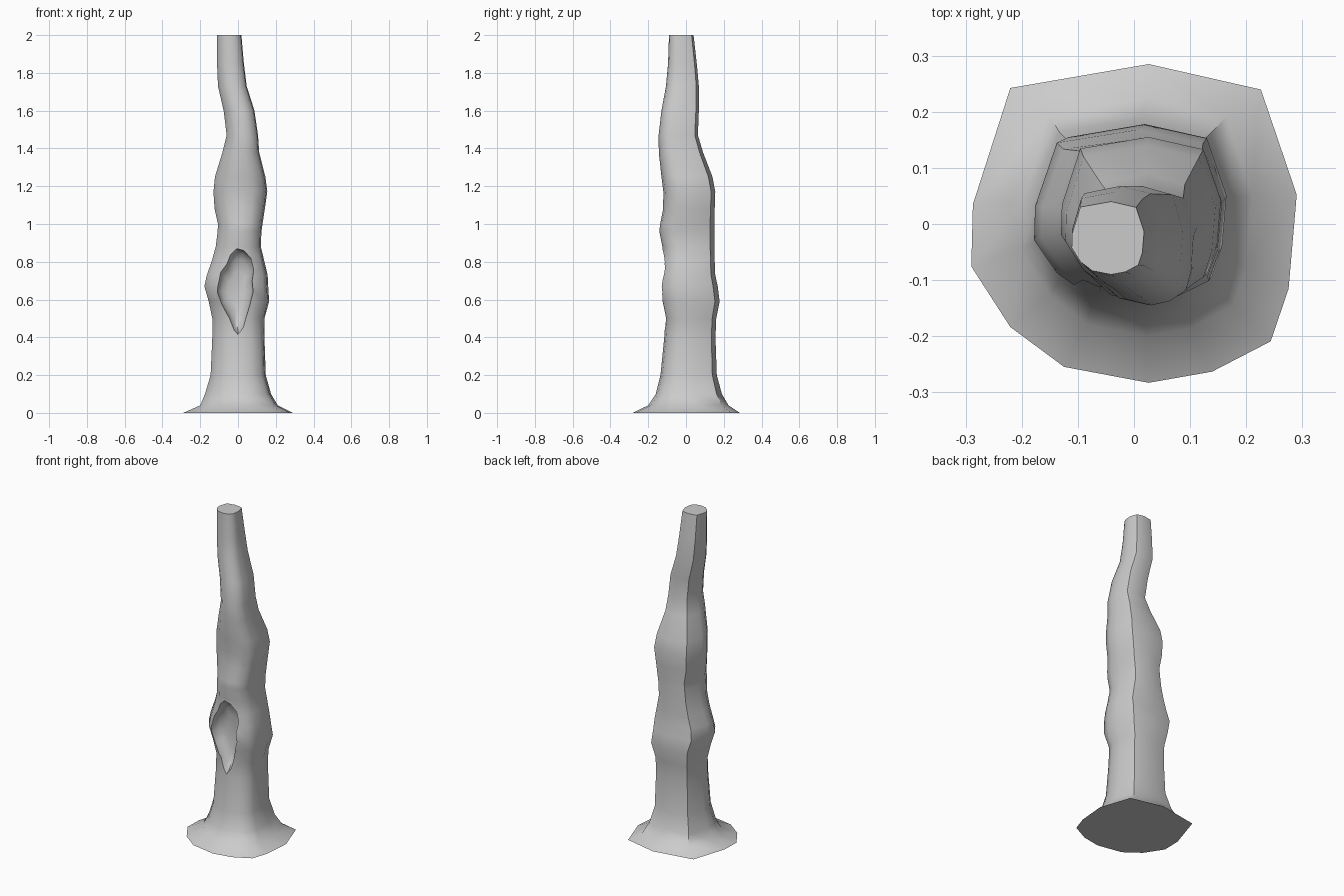
import bpy, bmesh
from mathutils import Vector

if "Cube" in bpy.data.objects:
    bpy.data.objects.remove(bpy.data.objects["Cube"])


def loft(name, rings):
    """Skin closed rings of equal length and cap both ends."""
    bm = bmesh.new()
    loops = [[bm.verts.new(p) for p in ring] for ring in rings]
    n = len(loops[0])
    for a, b in zip(loops, loops[1:]):
        for i in range(n):
            j = (i + 1) % n
            bm.faces.new((a[i], a[j], b[j], b[i]))
    bm.faces.new(loops[0])
    bm.faces.new(loops[-1])
    bmesh.ops.recalc_face_normals(bm, faces=bm.faces)
    mesh = bpy.data.meshes.new(name)
    bm.to_mesh(mesh)
    bm.free()
    obj = bpy.data.objects.new(name, mesh)
    bpy.context.collection.objects.link(obj)
    return obj


# Irregular twelve-sided trunk section, fitted to a unit box
section = [(.09, 1), (.78, .84), (1, .18), (.95, -.41), (.84, -.74), (.48, -.93),
           (.09, -1), (-.43, -.9), (-.76, -.65), (-1, -.27), (-.99, .12), (-.76, .85)]

# Trunk profile: z, x min, x max, y min, y max
profile = [
    (0, -.29, .29, -.283, .285), (.04, -.2, .21, -.2, .225),
    (.1, -.175, .175, -.16, .19), (.2, -.145, .147, -.135, .163),
    (.4, -.136, .14, -.115, .156), (.5, -.136, .14, -.11, .16),
    (.59, -.155, .165, -.132, .178), (.67, -.178, .16, -.142, .168),
    (.73, -.165, .157, -.13, .155), (.8, -.14, .14, -.125, .152),
    (.88, -.118, .121, -.125, .15), (.96, -.108, .124, -.141, .15),
    (1.0, -.106, .13, -.137, .15), (1.08, -.124, .142, -.121, .152),
    (1.17, -.13, .155, -.12, .155), (1.25, -.122, .145, -.13, .14),
    (1.38, -.082, .112, -.144, .09), (1.47, -.06, .106, -.145, .063),
    (1.6, -.076, .087, -.13, .068), (1.73, -.106, .046, -.106, .068),
    (1.85, -.111, .031, -.095, .057), (2.0, -.111, .018, -.09, .04)]
rings = []
for z, x0, x1, y0, y1 in profile:
    rings.append([((x0 + x1) / 2 + u * (x1 - x0) / 2,
                   (y0 + y1) / 2 + v * (y1 - y0) / 2, z) for u, v in section])
trunk = loft("tree_trunk", rings)

# Pointed hollow carved into the front of the trunk
outline = [(0, .41), (.03, .45), (.05, .52), (.08, .64), (.075, .7), (.085, .76),
           (.07, .82), (.03, .86), (-.005, .87), (-.04, .84), (-.06, .79),
           (-.095, .75), (-.115, .64), (-.09, .57), (-.05, .5), (-.02, .43)]
hollow = []
for y, s in [(-.3, 1), (-.12, 1), (-.085, .92), (-.06, .75), (-.045, .45)]:
    hollow.append([(-.01 + (x + .01) * s, y, .65 + (z - .65) * s) for x, z in outline])
cutter = loft("hollow_cutter", hollow)
cutter.hide_render = True
cutter.hide_set(True)

cut = trunk.modifiers.new("hollow", "BOOLEAN")
cut.operation = "DIFFERENCE"
cut.solver = "EXACT"
cut.object = cutter
bpy.context.view_layer.objects.active = trunk
trunk.select_set(True)
bpy.ops.object.modifier_apply(modifier=cut.name)
bpy.data.objects.remove(cutter)

# Smooth bark with crisp edges at the base, the cut top and the hollow's rim
bpy.ops.object.shade_smooth_by_angle(angle=0.87)
